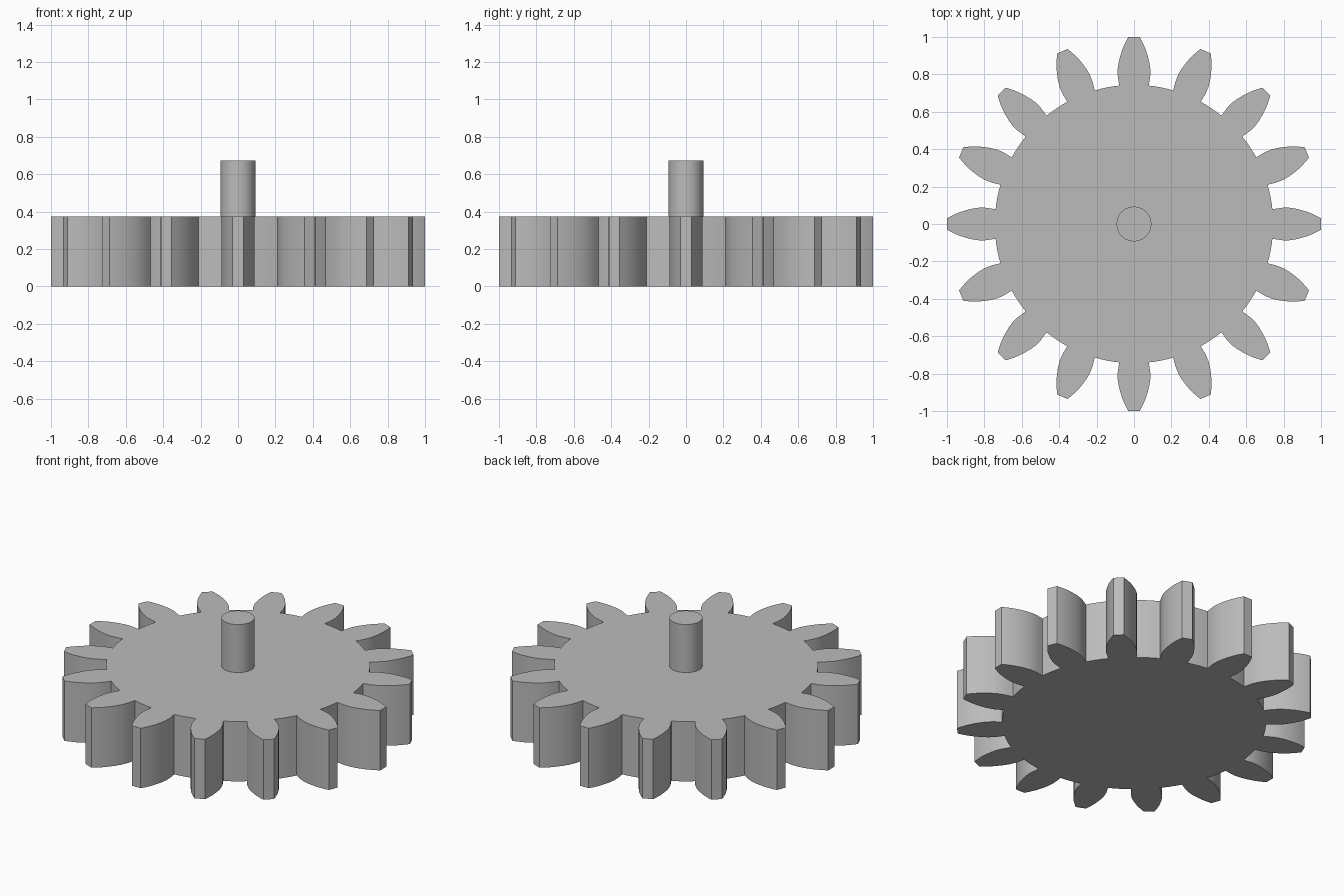
import bpy, bmesh
from math import cos, sin, pi, atan2, hypot

cube = bpy.data.objects.get("Cube")
if cube:
    bpy.data.objects.remove(cube)

TEETH = 16
GEAR_HEIGHT = 0.373
SHAFT_TOP = 0.672
SHAFT_RADIUS = 0.093

metal = bpy.data.materials.new("plain_grey")
metal.use_nodes = True
grey = (0.5, 0.5, 0.5, 1)
metal.diffuse_color = grey
metal.node_tree.nodes["Principled BSDF"].inputs["Base Color"].default_value = grey


def extrude_outline(name, points, bottom, top):
    """Make a solid prism from a closed outline."""
    bm = bmesh.new()
    base = bm.faces.new([bm.verts.new((x, y, bottom)) for x, y in points])
    result = bmesh.ops.extrude_face_region(bm, geom=[base], use_keep_orig=True)
    verts = [v for v in result["geom"] if isinstance(v, bmesh.types.BMVert)]
    bmesh.ops.translate(bm, verts=verts, vec=(0, 0, top - bottom))
    bmesh.ops.recalc_face_normals(bm, faces=bm.faces)
    mesh = bpy.data.meshes.new(name)
    bm.to_mesh(mesh)
    bm.free()
    mesh.materials.append(metal)
    obj = bpy.data.objects.new(name, mesh)
    bpy.context.collection.objects.link(obj)
    bpy.ops.object.select_all(action="DESELECT")
    obj.select_set(True)
    bpy.context.view_layer.objects.active = obj
    bpy.ops.object.shade_smooth_by_angle(angle=pi / 7)
    return obj


# Half tooth flank from root to tip: (distance from centre, half width)
flank = [(0.74, 0.079), (0.765, 0.083), (0.795, 0.087), (0.83, 0.087),
         (0.865, 0.082), (0.90, 0.073), (0.935, 0.062), (0.97, 0.046), (1.0, 0.03)]
tooth = [(r, -w) for r, w in flank] + [(r, w) for r, w in reversed(flank)]

# Gear outline: teeth joined by short root arcs
pitch = 2 * pi / TEETH
root_radius = hypot(*flank[0])
root_angle = atan2(flank[0][1], flank[0][0])
outline = []
for i in range(TEETH):
    a = i * pitch
    outline += [(r * cos(a) - w * sin(a), r * sin(a) + w * cos(a)) for r, w in tooth]
    for k in (1, 2, 3):
        b = a + root_angle + (pitch - 2 * root_angle) * k / 4
        outline.append((root_radius * cos(b), root_radius * sin(b)))
extrude_outline("gear_wheel", outline, 0, GEAR_HEIGHT)

# Central shaft standing on the wheel
circle = [(SHAFT_RADIUS * cos(t * pi / 24), SHAFT_RADIUS * sin(t * pi / 24)) for t in range(48)]
extrude_outline("shaft", circle, GEAR_HEIGHT - 0.02, SHAFT_TOP)
